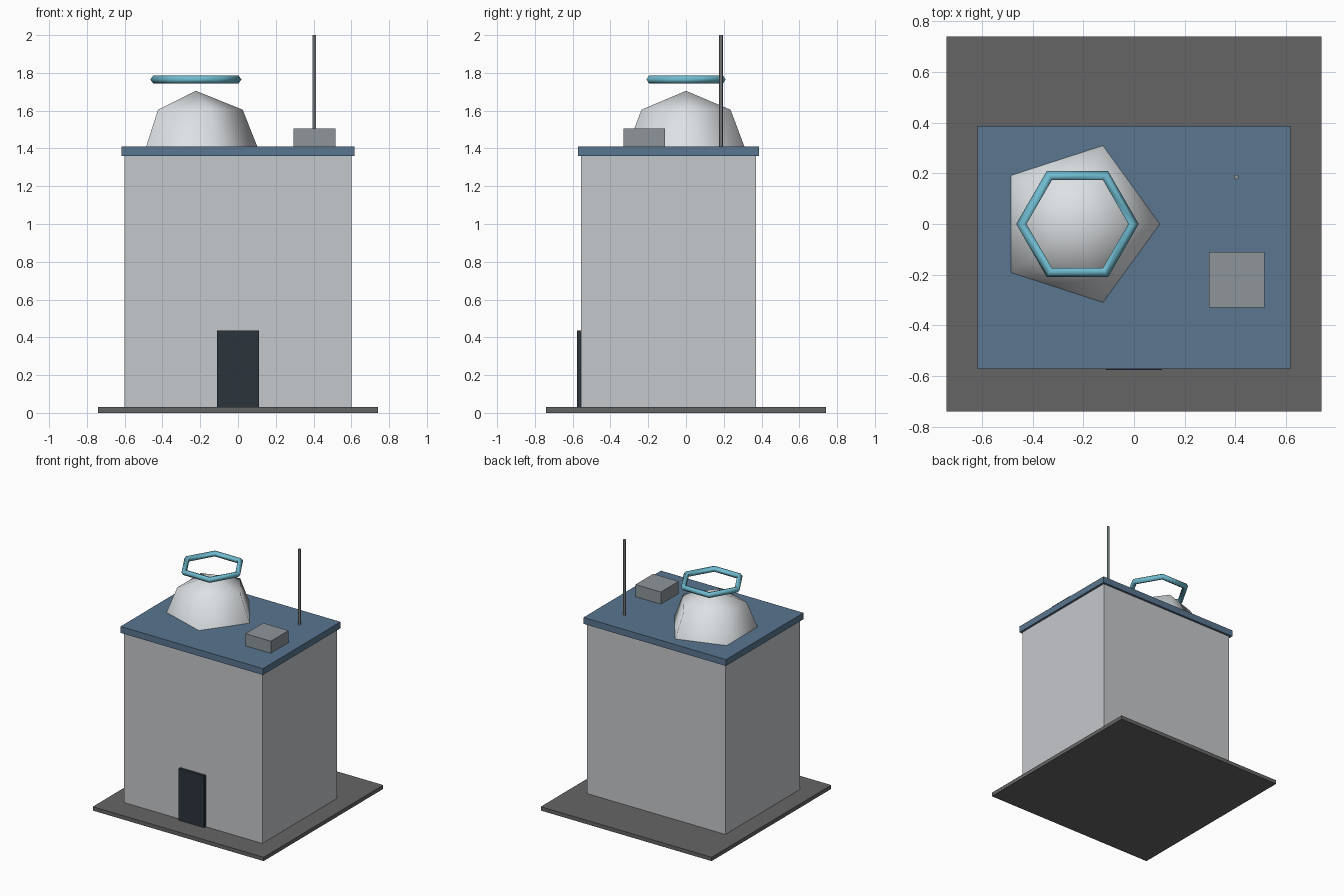
import bpy
import bmesh
from math import cos, sin, tau

cube = bpy.data.objects.get("Cube")
if cube:
    bpy.data.objects.remove(cube, do_unlink=True)


def material(name, r, g, b):
    mat = bpy.data.materials.new(name)
    mat.use_nodes = True
    mat.diffuse_color = (r, g, b, 1)
    mat.node_tree.nodes["Principled BSDF"].inputs["Base Color"].default_value = (r, g, b, 1)
    return mat


dark_grey = material("dark grey paving", 0.13, 0.13, 0.13)
light_grey = material("light grey wall", 0.56, 0.58, 0.60)
slate_blue = material("slate blue roof", 0.10, 0.18, 0.28)
charcoal = material("charcoal door", 0.024, 0.034, 0.044)
off_white = material("off white dome", 0.73, 0.76, 0.78)
mid_grey = material("mid grey metal", 0.27, 0.30, 0.32)
sky_blue = material("sky blue ring", 0.16, 0.50, 0.63)


def add_object(name, bm, mat, smooth=False):
    bmesh.ops.recalc_face_normals(bm, faces=bm.faces)
    for face in bm.faces:
        face.smooth = smooth
    mesh = bpy.data.meshes.new(name)
    bm.to_mesh(mesh)
    bm.free()
    mesh.materials.append(mat)
    obj = bpy.data.objects.new(name, mesh)
    bpy.context.collection.objects.link(obj)
    return obj


def box(name, low, high, mat):
    bm = bmesh.new()
    bmesh.ops.create_cube(bm, size=1)
    for v in bm.verts:
        v.co = [a + (c + 0.5) * (b - a) for a, b, c in zip(low, high, v.co)]
    return add_object(name, bm, mat)


def ring_of_verts(bm, radius, z, sides):
    return [bm.verts.new((radius * cos(tau * i / sides), radius * sin(tau * i / sides), z))
            for i in range(sides)]


def bridge(bm, lower, upper):
    n = len(lower)
    for i in range(n):
        j = (i + 1) % n
        bm.faces.new((lower[i], lower[j], upper[j], upper[i]))


# Building
box("base_slab", (-0.74, -0.74, 0), (0.74, 0.74, 0.03), dark_grey)
box("walls", (-0.6, -0.555, 0.03), (0.6, 0.37, 1.36), light_grey)
box("roof", (-0.617, -0.572, 1.36), (0.617, 0.387, 1.41), slate_blue)
box("door", (-0.11, -0.576, 0.03), (0.11, -0.55, 0.435), charcoal)
box("roof_unit", (0.295, -0.33, 1.41), (0.515, -0.11, 1.505), mid_grey)

# Five-sided dome
bm = bmesh.new()
foot = ring_of_verts(bm, 0.325, 0, 5)
shoulder = ring_of_verts(bm, 0.248, 0.195, 5)
tip = bm.verts.new((0, 0, 0.295))
bridge(bm, foot, shoulder)
for i in range(5):
    bm.faces.new((shoulder[i], shoulder[(i + 1) % 5], tip))
dome = add_object("dome", bm, off_white, smooth=True)
dome.location = (-0.223, 0, 1.41)

# Six-sided floating ring with a five-sided section
bm = bmesh.new()
loops = [ring_of_verts(bm, 0.219 + 0.0225 * cos(tau * k / 5), 0.0225 * sin(tau * k / 5), 6)
         for k in range(5)]
for k in range(5):
    bridge(bm, loops[k], loops[(k + 1) % 5])
halo = add_object("floating_ring", bm, sky_blue, smooth=True)
halo.location = (-0.223, 0, 1.765)

# Antenna mast
bm = bmesh.new()
bmesh.ops.create_cone(bm, cap_ends=True, segments=6, radius1=0.01, radius2=0.01, depth=0.59)
mast = add_object("antenna", bm, mid_grey)
mast.location = (0.403, 0.185, 1.705)
